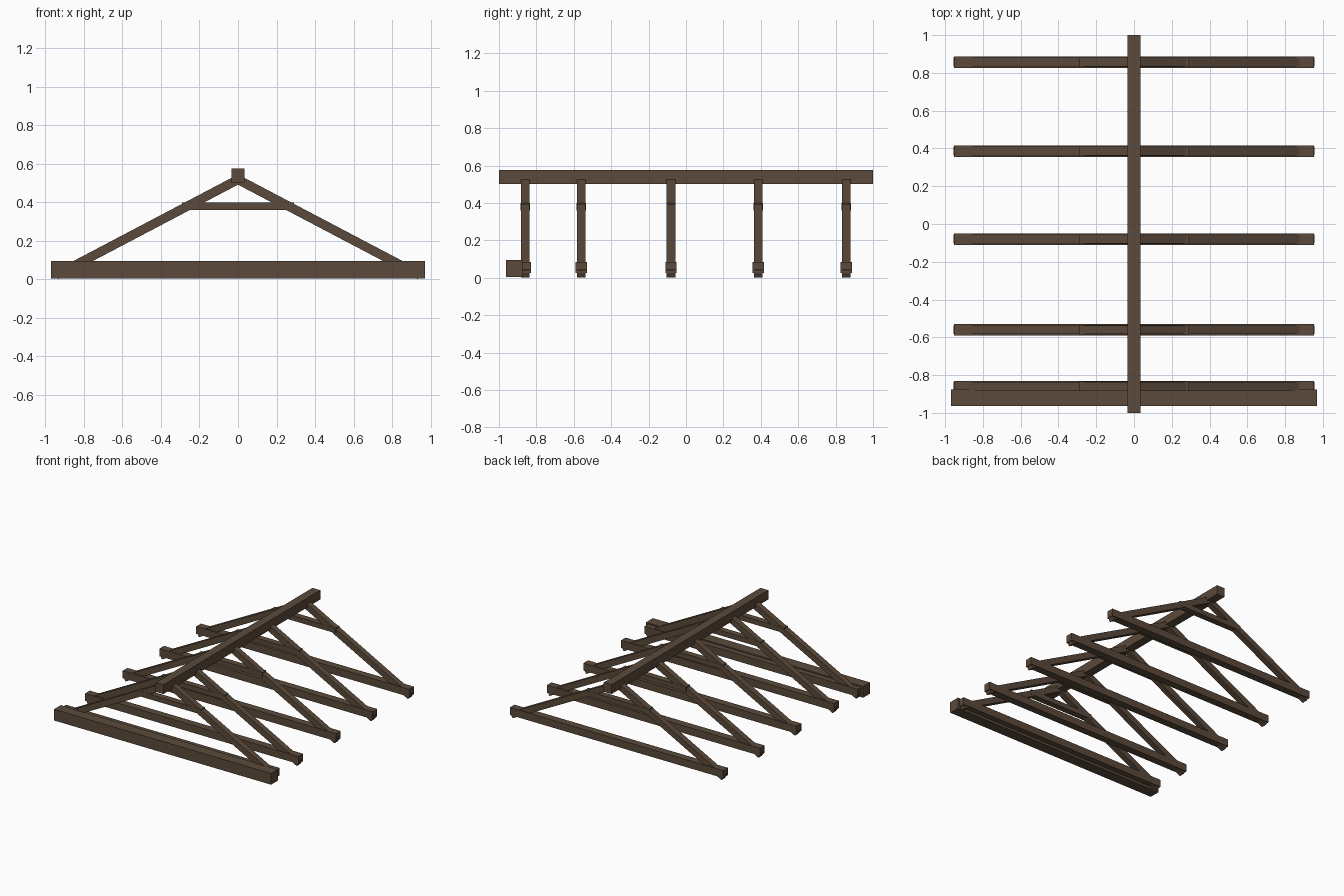
import bpy, math
from mathutils import Matrix, Vector

if "Cube" in bpy.data.objects:
    bpy.data.objects.remove(bpy.data.objects["Cube"])

wood = bpy.data.materials.new("dark_brown_wood")
wood.diffuse_color = (0.105, 0.068, 0.043, 1)
wood.use_nodes = True
wood.node_tree.nodes["Principled BSDF"].inputs["Base Color"].default_value = wood.diffuse_color


def beam(name, centre, size, tilt=0.0):
    """Rectangular timber, tilted about the y axis."""
    bpy.ops.mesh.primitive_cube_add(size=1)
    ob = bpy.context.object
    ob.name = name
    ob.data.transform(Matrix.Rotation(tilt, 4, 'Y') @ Matrix.Diagonal((*size, 1)))
    ob.location = centre
    ob.data.materials.append(wood)
    return ob


# ridge beam and front sill
beam("ridge_beam", (0, 0, 0.538), (0.07, 2.0, 0.075))
beam("front_beam", (0, -0.919, 0.05), (1.94, 0.088, 0.09))

# rafter centre line, from the ridge down through the end of the tie beam
top, foot = Vector((0.0, 0, 0.518)), Vector((0.944, 0, 0.0215))
run = foot - top
pitch = math.atan2(-run.z, run.x)
mid = (top + foot) / 2

# five trusses: tie beam, collar and a pair of rafters
for i, y in enumerate((-0.86, -0.56, -0.08, 0.386, 0.857), 1):
    beam(f"tie_beam_{i}", (0, y, 0.055), (1.905, 0.06, 0.06))
    beam(f"collar_{i}", (0, y, 0.38), (0.58, 0.05, 0.04))
    for side, s in (("left", -1), ("right", 1)):
        beam(f"rafter_{side}_{i}", (s * mid.x, y, mid.z),
             (run.length, 0.047, 0.047), s * pitch)
